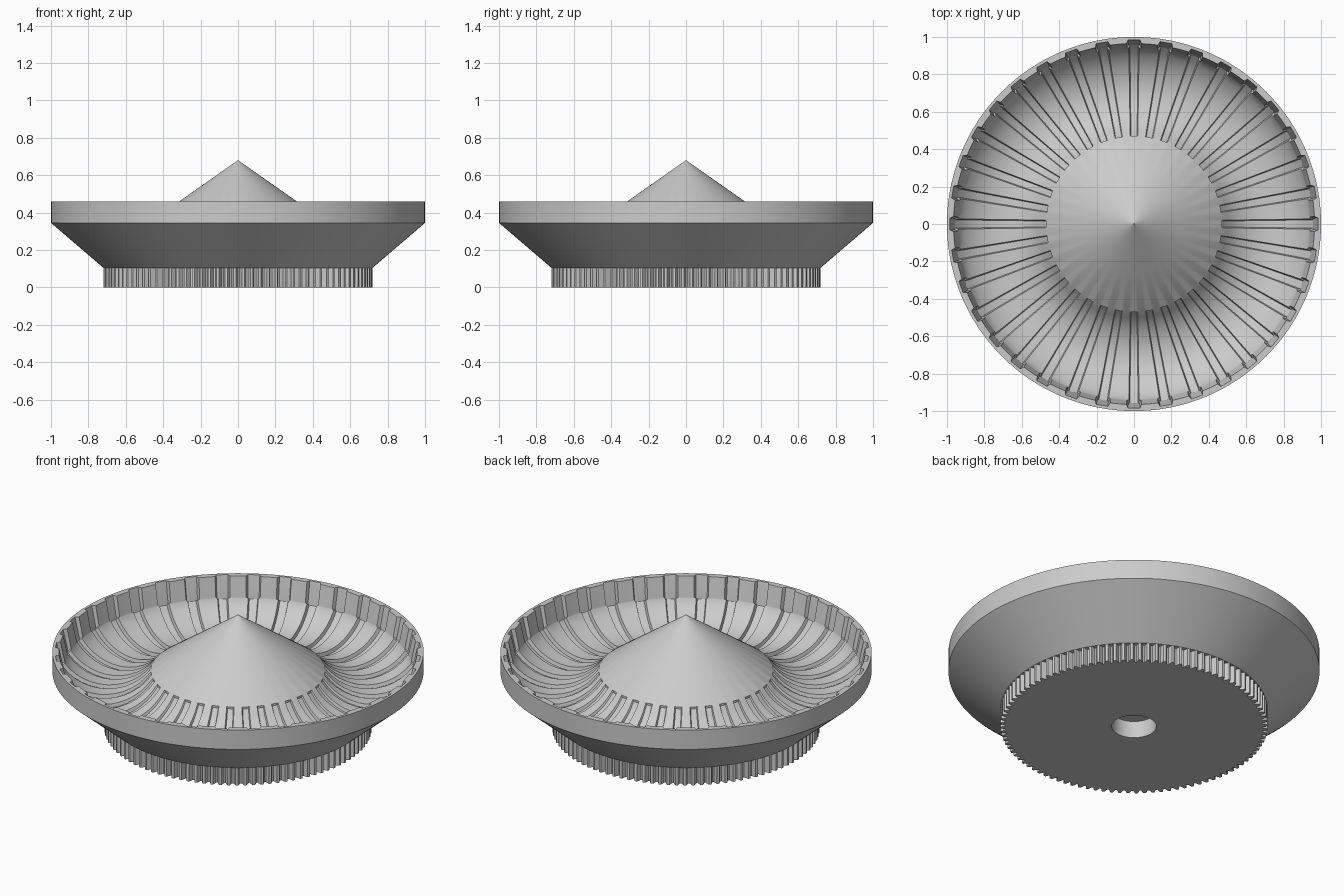
import bpy, bmesh
from math import sin, cos, radians, sqrt, pi

cube = bpy.data.objects.get("Cube")
if cube:
    bpy.data.objects.remove(cube)

# Single grey material
grey = bpy.data.materials.new("light_grey")
grey.use_nodes = True
colour = (0.6, 0.6, 0.6, 1)
grey.diffuse_color = colour
grey.node_tree.nodes["Principled BSDF"].inputs["Base Color"].default_value = colour


def finish(name, bm):
    bmesh.ops.remove_doubles(bm, verts=bm.verts, dist=1e-5)
    bmesh.ops.recalc_face_normals(bm, faces=bm.faces)
    mesh = bpy.data.meshes.new(name)
    bm.to_mesh(mesh)
    bm.free()
    ob = bpy.data.objects.new(name, mesh)
    bpy.context.collection.objects.link(ob)
    mesh.materials.append(grey)
    bpy.ops.object.select_all(action='DESELECT')
    ob.select_set(True)
    bpy.context.view_layer.objects.active = ob
    bpy.ops.object.shade_smooth_by_angle(angle=radians(30))
    return ob


def skin(bm, rows):
    """Bridge closed rows of points with quads."""
    rings = [[bm.verts.new(p) for p in row] for row in rows]
    for a, b in zip(rings, rings[1:]):
        for i in range(len(a)):
            j = (i + 1) % len(a)
            bm.faces.new((a[i], a[j], b[j], b[i]))
    return rings


# Slotted bowl: each ring is radius, height, slot half width, slot offset out and down
SLOTS = 36
PITCH = 360 / SLOTS
INNER, OUTER, LIP, TOP = 0.47, 0.94, 0.965, 0.46
DEPTH = 0.02


def slotted_row(r, z, w=None, out=0, down=0):
    a = radians(2.1) if w is None else w / r
    f = a * 0.33 if w is None else a * 0.78
    half = radians(PITCH / 2)
    mid = (half + a) / 2
    row = []
    for k in range(SLOTS):
        base = radians(k * PITCH)
        for t in (-half, -mid, -a, -f, f, a, mid):
            floor = abs(t) == f
            rr, zz = (r + out, z - down) if floor else (r, z)
            row.append((rr * cos(base + t), rr * sin(base + t), zz))
    return row


# Centre cone
rows = [slotted_row(0.002, 0.679), slotted_row(0.25, 0.505),
        slotted_row(INNER, 0.35, 0.02)]

# Rounded trough with its slots
centre_r = (INNER + OUTER) / 2
chord = OUTER - centre_r
radius = chord / sin(radians(55))
centre_z = 0.345 + sqrt(radius ** 2 - chord ** 2)
STEPS = 12
for i in range(STEPS + 1):
    t = i / STEPS
    ang = radians(-55 + 110 * t)
    z = centre_z - radius * cos(ang) + 0.005 * (1 - 2 * t)
    rows.append(slotted_row(centre_r + radius * sin(ang), z, 0.02 + 0.008 * t,
                            max(0, DEPTH * sin(ang)), DEPTH * cos(ang)))

# Steep wall with widened slot ends, then rim, outer wall and sloping underside
rows.append(slotted_row(OUTER + 0.001, 0.345, 0.038, 0.016, 0.01))
rows.append(slotted_row(LIP, TOP, 0.04, DEPTH, 0))
for r, z in ((1, TOP), (1, 0.345), (0.72, 0.105), (0.6, 0.105)):
    rows.append(slotted_row(r, z))
bm = bmesh.new()
rings = skin(bm, rows)
bm.faces.new(rings[0])
finish("slotted_bowl", bm)

# Toothed base with a blind centre hole
TEETH = 100


def tooth_row(z, scale=1.0):
    row = []
    for k in range(TEETH):
        for frac, r in ((0, 0.693), (0.2, 0.693), (0.45, 0.72), (0.75, 0.72)):
            a = 2 * pi * (k + frac) / TEETH
            row.append((r * scale * cos(a), r * scale * sin(a), z))
    return row


def round_row(r, z):
    n = TEETH * 4
    return [(r * cos(2 * pi * i / n), r * sin(2 * pi * i / n), z) for i in range(n)]


bm = bmesh.new()
rings = skin(bm, [round_row(0.5, 0.105), tooth_row(0.105), tooth_row(0),
                  round_row(0.12, 0), round_row(0.12, 0.1)])
bm.faces.new(rings[-1])
finish("toothed_base", bm)
